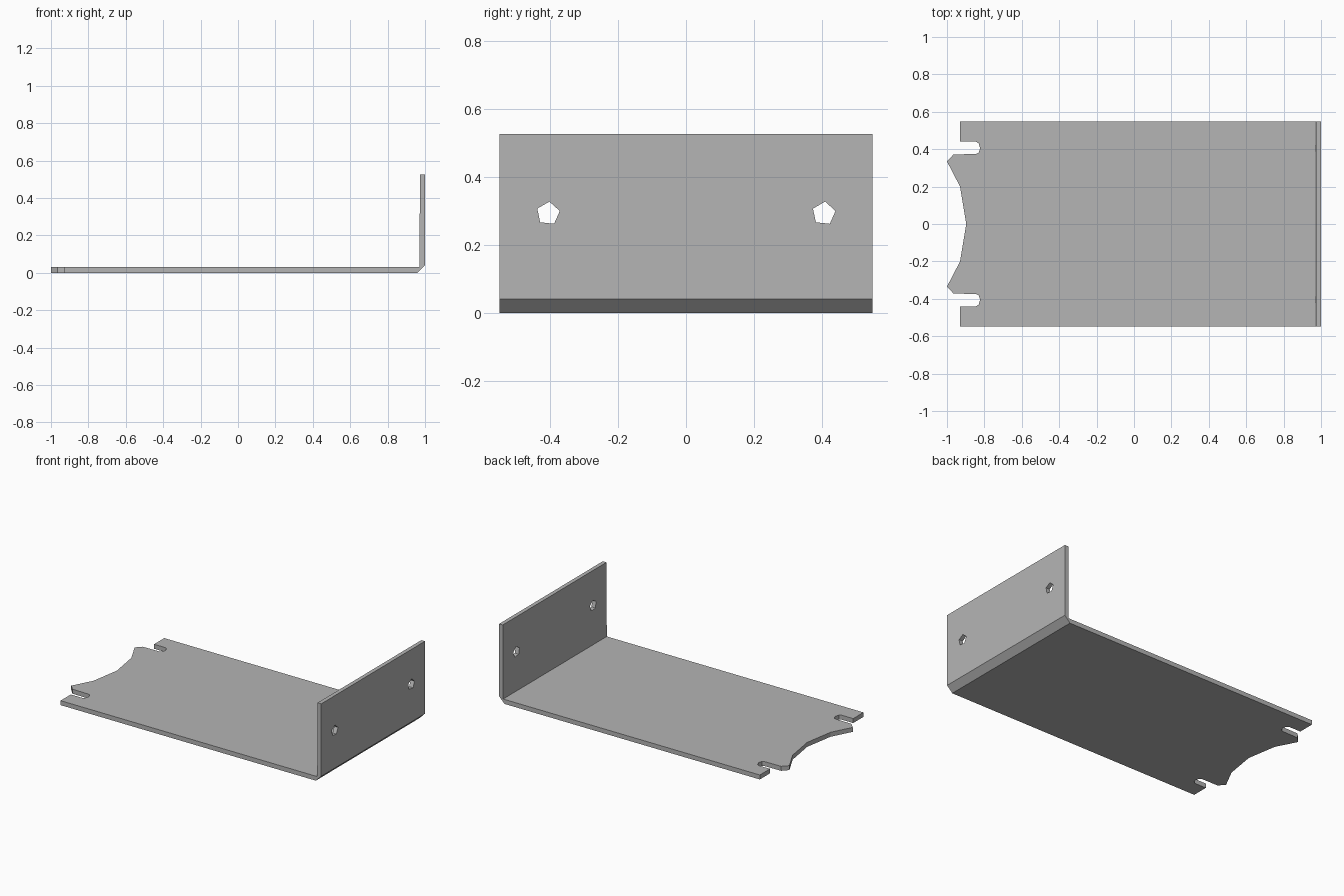
import bpy
import bmesh
from math import cos, sin, radians
from mathutils import Vector

cube = bpy.data.objects.get("Cube")
if cube:
    bpy.data.objects.remove(cube, do_unlink=True)

HALF_WIDTH = 0.548
THICK = 0.03

grey = bpy.data.materials.new("plain grey")
grey.use_nodes = True
colour = (0.46, 0.46, 0.46, 1)
grey.diffuse_color = colour
grey.node_tree.nodes["Principled BSDF"].inputs["Base Color"].default_value = colour


def prism(name, points, direction):
    """Extrude a closed outline of 3D points along a direction."""
    bm = bmesh.new()
    face = bm.faces.new([bm.verts.new(p) for p in points])
    grown = bmesh.ops.extrude_face_region(bm, geom=[face], use_keep_orig=True)
    verts = [v for v in grown["geom"] if isinstance(v, bmesh.types.BMVert)]
    bmesh.ops.translate(bm, verts=verts, vec=Vector(direction))
    bmesh.ops.recalc_face_normals(bm, faces=bm.faces)
    mesh = bpy.data.meshes.new(name)
    bm.to_mesh(mesh)
    bm.free()
    mesh.materials.append(grey)
    obj = bpy.data.objects.new(name, mesh)
    bpy.context.collection.objects.link(obj)
    return obj


def cut(target, cutter):
    """Subtract the cutter from the target, then discard it."""
    cutter.hide_render = True
    mod = target.modifiers.new("cut", 'BOOLEAN')
    mod.operation = 'DIFFERENCE'
    mod.solver = 'EXACT'
    mod.object = cutter
    bpy.context.view_layer.objects.active = target
    bpy.ops.object.modifier_apply(modifier=mod.name)
    bpy.data.objects.remove(cutter, do_unlink=True)


# Bent sheet: flat base and upright flange with a chamfered outer bend
section = [(-1, 0), (0.96, 0), (1, 0.04), (1, 0.525),
           (0.973, 0.525), (0.97, THICK), (-1, THICK)]
bracket = prism("bent_bracket", [(x, -HALF_WIDTH, z) for x, z in section],
                (0, 2 * HALF_WIDTH, 0))

# Shaped end: shallow scoop, pointed horns and rounded open slots
half_end = [(-0.93, 0.6), (-0.93, 0.44), (-0.845, 0.44), (-0.83, 0.43),
            (-0.823, 0.405), (-0.83, 0.382), (-0.845, 0.374),
            (-0.965, 0.372), (-1, 0.335), (-0.93, 0.2)]
end = half_end + [(-0.897, 0)] + [(x, -y) for x, y in reversed(half_end)]
end += [(-1.1, -0.6), (-1.1, 0.6)]
cut(bracket, prism("end_cutter", [(x, y, -0.1) for x, y in end], (0, 0, 0.3)))

# Five-sided mounting holes through the flange
for side in (-1, 1):
    hole = []
    for i in range(5):
        a = radians(84 + 72 * i)
        hole.append((0.9, side * 0.405 + 0.035 * cos(a), 0.292 + 0.035 * sin(a)))
    cut(bracket, prism("hole_cutter", hole, (0.2, 0, 0)))
